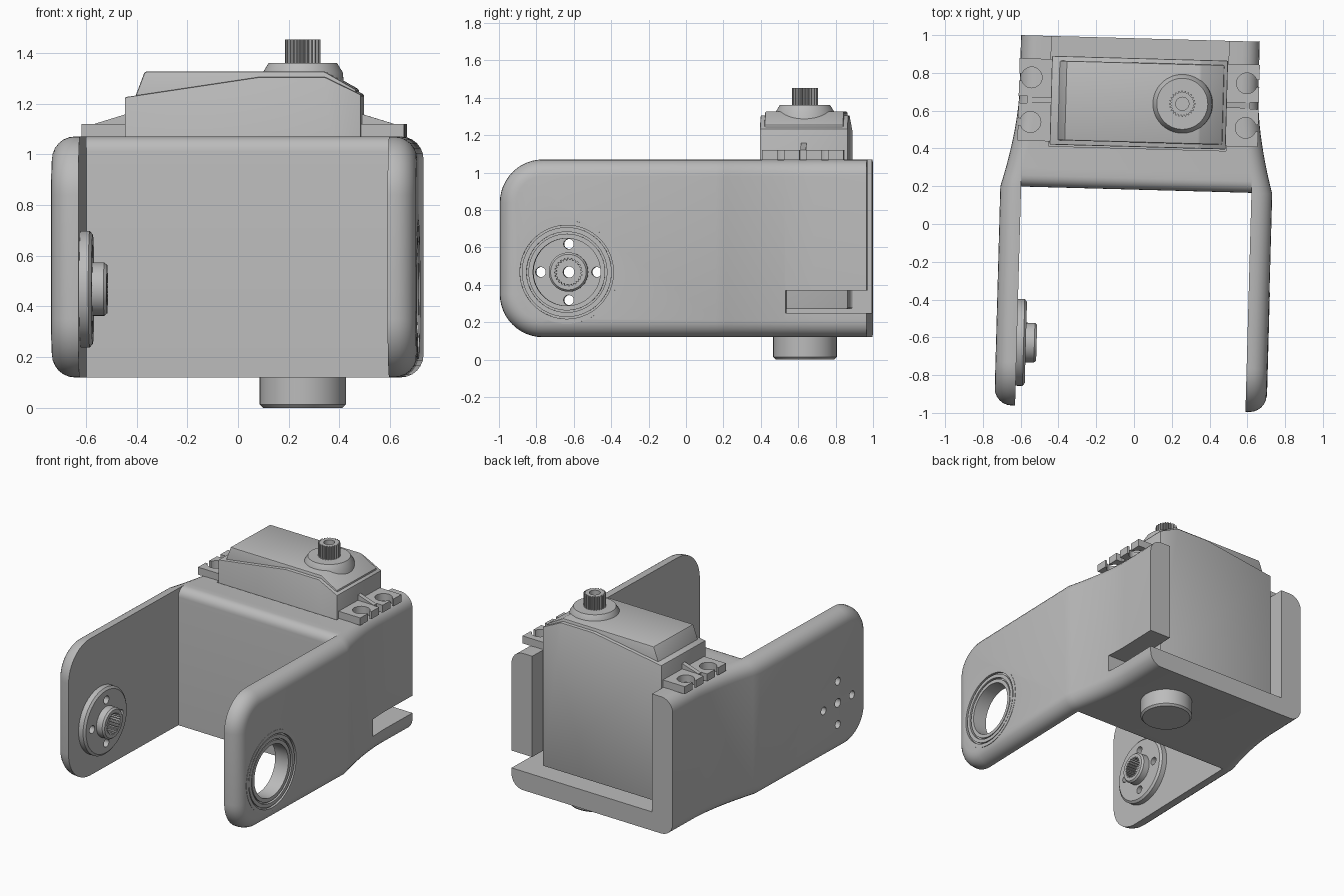
import bpy, bmesh
from math import sin, cos, pi
from mathutils import Matrix, Vector

if "Cube" in bpy.data.objects:
    bpy.data.objects.remove(bpy.data.objects["Cube"])

grey = bpy.data.materials.new("plain grey")
grey.use_nodes = True
grey.diffuse_color = (0.5, 0.5, 0.5, 1)
grey.node_tree.nodes["Principled BSDF"].inputs["Base Color"].default_value = (0.5, 0.5, 0.5, 1)
parts = []


def finish(name, bm):
    bmesh.ops.recalc_face_normals(bm, faces=bm.faces)
    mesh = bpy.data.meshes.new(name)
    bm.to_mesh(mesh)
    bm.free()
    mesh.materials.append(grey)
    obj = bpy.data.objects.new(name, mesh)
    bpy.context.collection.objects.link(obj)
    parts.append(obj)
    return obj


def prism_mesh(points, lo, hi, axis):
    """Extrude a closed 2D outline along one axis."""
    place = {"X": lambda a, b: (lo, a, b), "Y": lambda a, b: (a, lo, b),
             "Z": lambda a, b: (a, b, lo)}[axis]
    step = Vector([(hi - lo) * (axis == k) for k in "XYZ"])
    bm = bmesh.new()
    face = bm.faces.new([bm.verts.new(place(*p)) for p in points])
    new = bmesh.ops.extrude_face_region(bm, geom=[face])["geom"]
    bmesh.ops.translate(bm, vec=step, verts=[v for v in new if isinstance(v, bmesh.types.BMVert)])
    bmesh.ops.recalc_face_normals(bm, faces=bm.faces)
    return bm


def prism(name, points, lo, hi, axis, bevel=0.0):
    bm = prism_mesh(points, lo, hi, axis)
    if bevel:
        bmesh.ops.bevel(bm, geom=bm.edges[:], offset=bevel, segments=2,
                        profile=0.5, affect="EDGES")
    return finish(name, bm)


def box(name, x, y, z, bevel=0.0):
    return prism(name, [(x[0], y[0]), (x[1], y[0]), (x[1], y[1]), (x[0], y[1])], *z, "Z", bevel)


def arc(a, b, r, start, end, n=12):
    turn = [start + (end - start) * i / n for i in range(n + 1)]
    return [(a + r * cos(t), b + r * sin(t)) for t in turn]


def circle(a, b, r, n=48):
    return arc(a, b, r, 0, 2 * pi, n)[:-1]


def toothed(a, b, r_out, r_in, teeth):
    pts = []
    for i in range(teeth * 4):
        r = r_out if i % 4 < 2 else r_in
        t = 2 * pi * i / (teeth * 4)
        pts.append((a + r * cos(t), b + r * sin(t)))
    return pts


def lathe(name, profile, centre, axis, steps=64):
    """Spin a closed (radius, height) outline about the X or Z axis."""
    bm = bmesh.new()
    verts = [bm.verts.new((r, 0, h)) for r, h in profile]
    edges = [bm.edges.new((verts[i - 1], verts[i])) for i in range(len(verts))]
    bmesh.ops.spin(bm, geom=verts + edges, cent=(0, 0, 0), axis=(0, 0, 1),
                   angle=2 * pi, steps=steps, use_duplicate=False)
    bmesh.ops.remove_doubles(bm, verts=bm.verts, dist=1e-5)
    if axis == "X":
        bm.transform(Matrix.Rotation(pi / 2, 4, "Y"))
    bm.transform(Matrix.Translation(centre))
    return finish(name, bm)


def cut(target, cutters):
    for c in cutters:
        c.hide_render = True
        mod = target.modifiers.new("cut", "BOOLEAN")
        mod.operation, mod.solver, mod.object = "DIFFERENCE", "EXACT", c
    bpy.context.view_layer.update()
    done = target.evaluated_get(bpy.context.evaluated_depsgraph_get())
    target.data = bpy.data.meshes.new_from_object(done)
    target.modifiers.clear()


def discard(cutters):
    for c in cutters:
        parts.remove(c)
        bpy.data.objects.remove(c)


MID, LOW, TOP = 0.007, 0.12, 1.07       # bracket centre and height
BACK, FRONT, R = 0.983, -0.978, 0.23
SX, SY = 0.238, 0.643                   # output shaft
AXIS_Z = 0.468                          # pivot height
HORN_Y, BEARING_Y = -0.643, -0.618

# Bracket: rounded side profile, soft outer rims, sides drawn in toward the back
side = ([(BACK, LOW), (BACK, TOP)] + arc(FRONT + R, TOP - R, R, pi / 2, pi)
        + arc(FRONT + R, LOW + R, R, pi, 1.5 * pi))
bm = prism_mesh(side, MID - 0.72, MID + 0.72, "X")
rims = [e for e in bm.edges if abs(e.verts[0].co.x - e.verts[1].co.x) < 0.01
        and min(v.co.y for v in e.verts) < BACK - 0.01]
bmesh.ops.bevel(bm, geom=rims, offset=0.09, segments=6, profile=0.5, affect="EDGES")
for i in range(11):
    bmesh.ops.bisect_plane(bm, geom=bm.verts[:] + bm.edges[:] + bm.faces[:],
                           plane_co=(0, 0.18 + 0.052 * i, 0), plane_no=(0, 1, 0))
for v in bm.verts:
    t = min(max((v.co.y - 0.18) / 0.52, 0), 1)
    if abs(v.co.x - MID) > 0.4:
        v.co.x -= (1 if v.co.x > MID else -1) * 0.088 * (1 - (1 - t) ** 1.7)
bracket = finish("bracket", bm)

# Openings of the bracket
bay_side = ([(-2, -1), (0.182, -1)] + arc(0.242, TOP - 0.06, 0.06, pi, pi / 2, 6)
            + [(0.242, 2), (-2, 2)])
bay = prism("bay_cutter", bay_side, MID - 0.61, MID + 0.61, "X")
pocket = box("pocket_cutter", (MID - 0.47, MID + 0.47), (0.4, 2), (0.25, 2))
slot = box("slot_cutter", (0.4, 1), (0.55, 2), (0.25, 0.37))
bearing_hole = prism("bearing_cutter", circle(BEARING_Y, AXIS_Z, 0.27, 64), 0.4, 1, "X")
pins = [prism("pin_cutter", circle(HORN_Y, AXIS_Z, 0.03, 20), -1, -0.3, "X")]
for i in range(4):
    y, z = HORN_Y + 0.15 * cos(i * pi / 2), AXIS_Z + 0.15 * sin(i * pi / 2)
    pins.append(prism("pin_cutter", circle(y, z, 0.027, 20), -1, -0.3, "X"))
cut(bracket, [bay, pocket, slot, bearing_hole] + pins)

# Ball bearing in the left arm
lathe("bearing", [(0.18, 0.72), (0.205, 0.72), (0.205, 0.705), (0.215, 0.705),
                  (0.215, 0.724), (0.24, 0.724), (0.24, 0.712), (0.25, 0.712),
                  (0.25, 0.729), (0.275, 0.729), (0.275, 0.617), (0.18, 0.617)],
      (0, BEARING_Y, AXIS_Z), "X")

# Servo horn on the inside of the right arm
horn = lathe("horn", [(0.01, -0.61), (0.23, -0.61), (0.23, -0.567), (0.215, -0.555),
                      (0.105, -0.555), (0.105, -0.51), (0.095, -0.498), (0.01, -0.498)],
             (0, HORN_Y, AXIS_Z), "X")
spline_hole = prism("spline_cutter", toothed(HORN_Y, AXIS_Z, 0.074, 0.064, 24), -0.575, -0.3, "X")
cut(horn, pins + [spline_hole])
discard([bay, pocket, slot, bearing_hole, spline_hole] + pins)

# Pivot peg under the floor
lathe("pivot_peg", [(0, 0), (0.157, 0), (0.17, 0.013), (0.17, 0.15), (0, 0.15)],
      (SX, SY, 0), "Z")

# Servo case and lid
prism("servo_case", [(-0.458, 0.27), (0.474, 0.27), (0.474, 1.235), (0.33, 1.305),
                     (0.075, 1.305), (-0.458, 1.225)], 0.408, 0.878, "Y", 0.006)
prism("servo_lid", [(-0.42, 1.2), (0.455, 1.2), (0.455, 1.255), (0.33, 1.326),
                    (-0.38, 1.326), (-0.42, 1.22)], 0.432, 0.854, "Y", 0.008)

# Mounting ears with slotted screw holes and a sloped rib
for s, label in ((1, "left"), (-1, "right")):
    xs = sorted((MID + s * 0.45, MID + s * 0.636))
    ear = box(label + "_ear", xs, (0.425, 0.861), (1.068, 1.12))
    tools = []
    for d in (-1, 1):
        y = SY + d * 0.118
        tools.append(prism("hole_cutter", circle(MID + s * 0.57, y, 0.055, 32), 1, 1.2, "Z"))
        tools.append(box("slit_cutter", sorted((MID + s * 0.57, MID + s * 0.7)),
                         (y - 0.018, y + 0.018), (1, 1.2)))
    tools.append(box("gap_cutter", sorted((MID + s * 0.59, MID + s * 0.7)),
                     (SY - 0.018, SY + 0.018), (1, 1.2)))
    cut(ear, tools)
    discard(tools)
    prism(label + "_rib", [(MID + s * 0.45, 1.1), (MID + s * 0.59, 1.1),
                           (MID + s * 0.59, 1.12), (MID + s * 0.45, 1.163)],
          SY - 0.015, SY + 0.015, "Y")

# Output boss and splined shaft
lathe("shaft_boss", [(0, 1.24), (0.165, 1.24), (0.158, 1.322), (0.135, 1.36), (0, 1.36)],
      (SX, SY, 0), "Z")
shaft = prism("splined_shaft", toothed(SX, SY, 0.07, 0.06, 24), 1.35, 1.452, "Z")
bore = prism("bore_cutter", circle(SX, SY, 0.035, 24), 1.38, 1.6, "Z")
cut(shaft, [bore])
discard([bore])

# Slight turn of the whole assembly, then shading
bpy.ops.object.select_all(action="DESELECT")
for obj in parts:
    obj.data.transform(Matrix.Rotation(-0.0275, 4, "Z"))
    obj.select_set(True)
bpy.context.view_layer.objects.active = bracket
bpy.ops.object.shade_smooth_by_angle()
